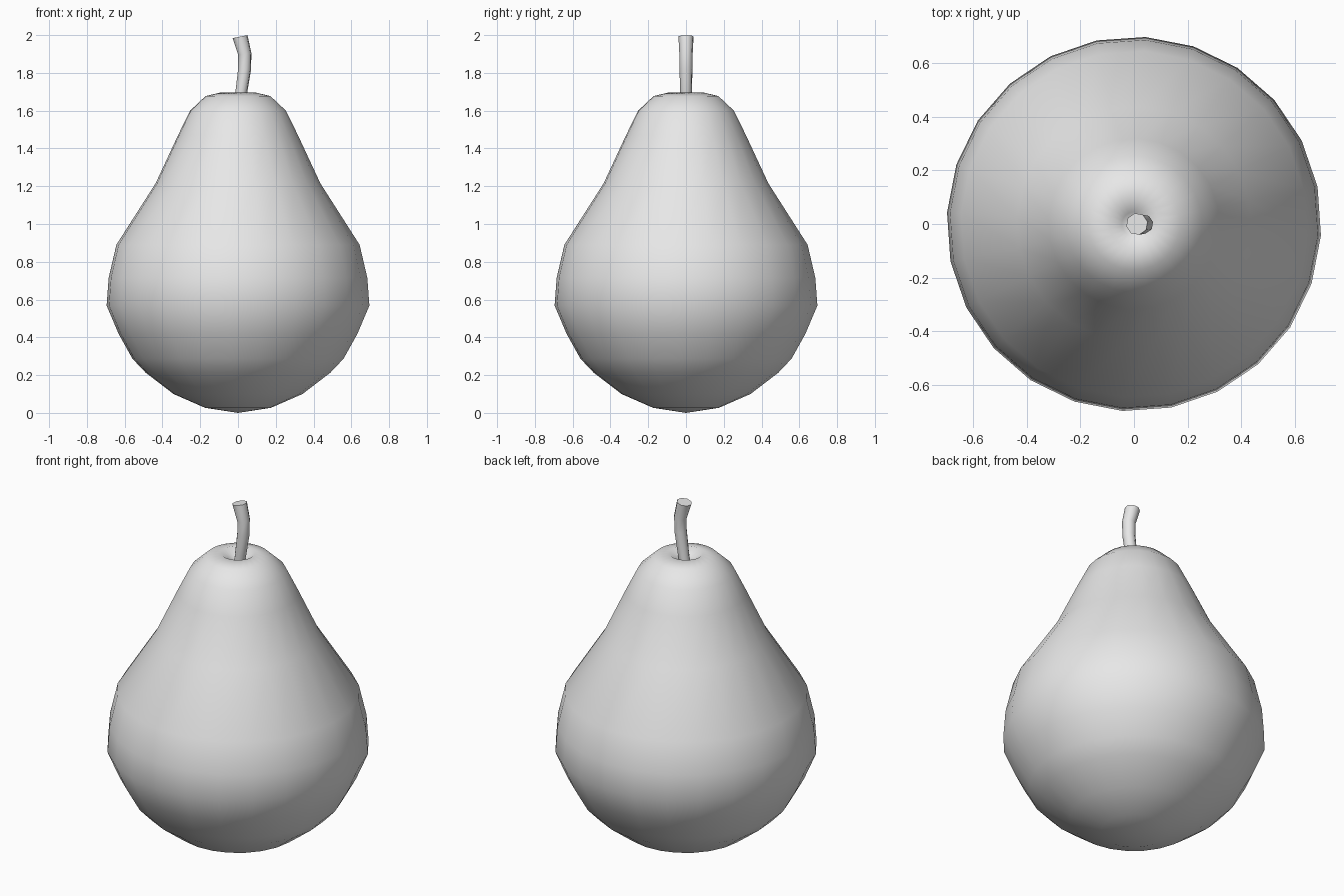
import bpy
import bmesh
from math import cos, sin, radians, tau
from mathutils import Vector, Matrix

cube = bpy.data.objects.get("Cube")
if cube:
    bpy.data.objects.remove(cube, do_unlink=True)

grey = bpy.data.materials.new("light grey")
grey.use_nodes = True
colour = (0.8, 0.8, 0.8, 1)
grey.diffuse_color = colour
grey.node_tree.nodes["Principled BSDF"].inputs["Base Color"].default_value = colour


def loft(name, rings, sides, start, smooth_angle, tip_ends):
    """Skin a stack of rings, each (centre, radius, lean about y in degrees)."""
    bm = bmesh.new()
    loops = []
    for centre, radius, lean in rings:
        turn = Matrix.Rotation(radians(lean), 3, 'Y')
        angles = [radians(start) + tau * i / sides for i in range(sides)]
        loops.append([bm.verts.new(Vector(centre) + turn @ Vector((radius * cos(a), radius * sin(a), 0)))
                      for a in angles])
    for low, high in zip(loops, loops[1:]):
        for i in range(sides):
            j = (i + 1) % sides
            bm.faces.new((low[i], low[j], high[j], high[i]))
    # Close the ends with a pole fan or a flat cap
    for loop, tip in zip((loops[0], loops[-1]), tip_ends):
        cap = bm.faces.new(loop)
        if tip is not None:
            pole = bmesh.ops.poke(bm, faces=[cap])["verts"][0]
            pole.co.z = tip
    bmesh.ops.recalc_face_normals(bm, faces=bm.faces)
    mesh = bpy.data.meshes.new(name)
    bm.to_mesh(mesh)
    bm.free()
    mesh.materials.append(grey)
    obj = bpy.data.objects.new(name, mesh)
    bpy.context.collection.objects.link(obj)
    bpy.ops.object.select_all(action='DESELECT')
    obj.select_set(True)
    bpy.context.view_layer.objects.active = obj
    bpy.ops.object.shade_smooth_by_angle(angle=radians(smooth_angle))
    return obj


# Fruit body: radius and height, from the base up and into the stem hollow
profile = [(0.175, 0.027), (0.342, 0.1), (0.49, 0.213), (0.56, 0.287),
           (0.633, 0.418), (0.697, 0.568), (0.686, 0.715), (0.645, 0.89),
           (0.437, 1.215), (0.318, 1.47), (0.254, 1.6), (0.172, 1.677),
           (0.09, 1.697), (0.045, 1.665)]
loft("pear_body", [((0, 0, z), r, 0) for r, z in profile], 24, -3.5, 80, (0.0, 1.645))

# Curved stem that flares at its tip
stem = [((0.008, 0, 1.64), 0.03, 6), ((0.018, 0, 1.7), 0.032, 6),
        ((0.035, 0, 1.82), 0.035, 4), ((0.036, 0, 1.9), 0.036, -8),
        ((0.011, 0, 1.992), 0.041, -11)]
loft("stem", stem, 8, 12, 60, (None, None))
